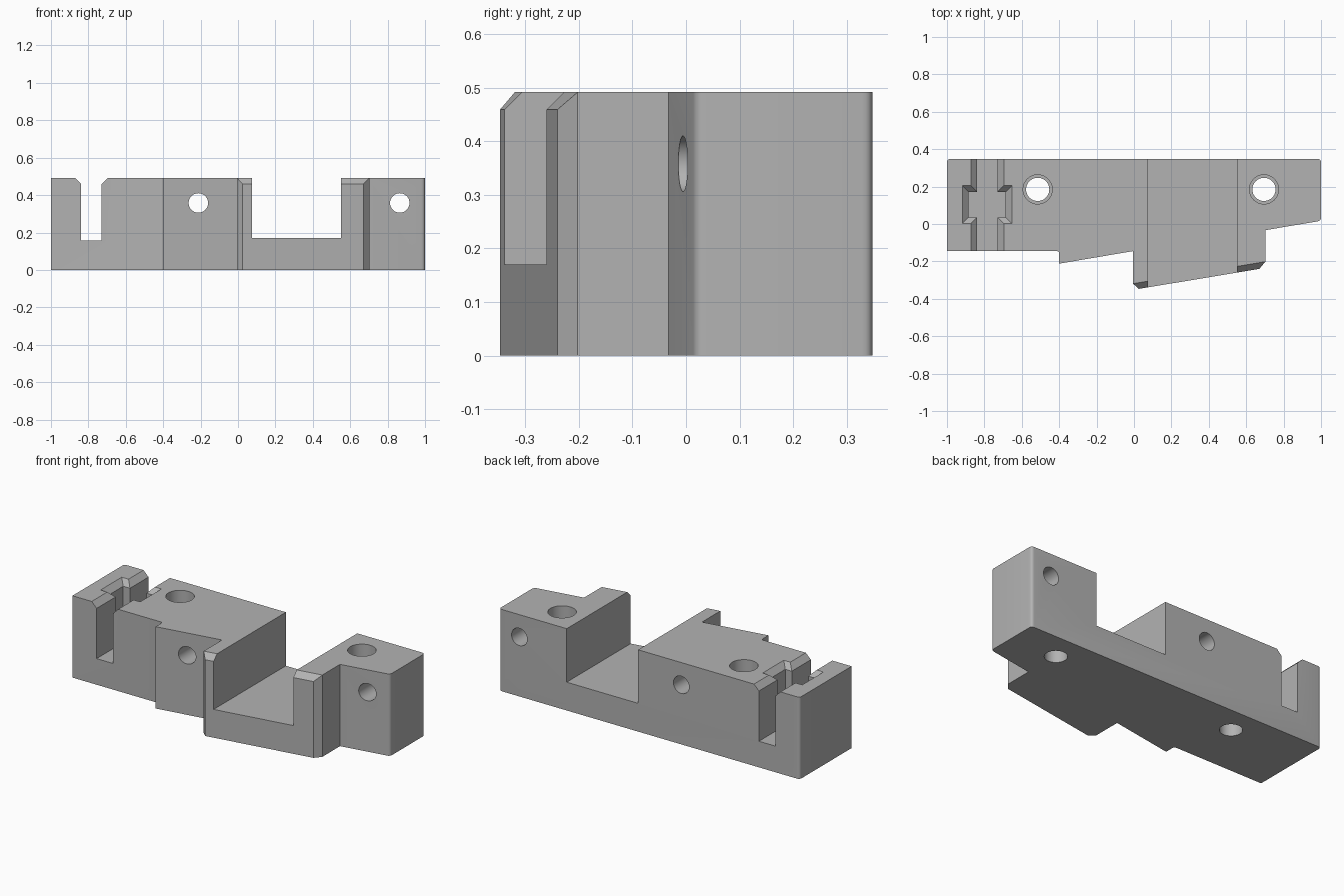
import bpy, bmesh, math
from mathutils import Vector

if "Cube" in bpy.data.objects:
    bpy.data.objects.remove(bpy.data.objects["Cube"], do_unlink=True)

TOP = 0.492
CHAMFER = 0.033

steel = bpy.data.materials.new("machined_grey")
steel.use_nodes = True
GREY = (0.45, 0.45, 0.45, 1)
steel.diffuse_color = GREY
steel.node_tree.nodes["Principled BSDF"].inputs["Base Color"].default_value = GREY


def loft(name, loops):
    """Closed solid through equal-length point loops."""
    bm = bmesh.new()
    rings = [[bm.verts.new(p) for p in loop] for loop in loops]
    for a, b in zip(rings, rings[1:]):
        for i in range(len(a)):
            j = (i + 1) % len(a)
            bm.faces.new((a[i], a[j], b[j], b[i]))
    bm.faces.new(rings[0][::-1])
    bm.faces.new(rings[-1])
    bmesh.ops.recalc_face_normals(bm, faces=bm.faces)
    mesh = bpy.data.meshes.new(name)
    bm.to_mesh(mesh)
    bm.free()
    obj = bpy.data.objects.new(name, mesh)
    bpy.context.collection.objects.link(obj)
    obj.data.materials.append(steel)
    return obj


def rounded(corners):
    """Outline from (x, y, radius) corners, softened where radius is set."""
    out = []
    for i, (x, y, r) in enumerate(corners):
        p = Vector((x, y))
        if not r:
            out.append(p)
            continue
        a = p + (Vector(corners[i - 1][:2]) - p).normalized() * r
        b = p + (Vector(corners[(i + 1) % len(corners)][:2]) - p).normalized() * r
        for k in range(6):
            t = k / 5
            out.append(a * (1 - t) ** 2 + p * 2 * t * (1 - t) + b * t * t)
    return out


def cut(cutter):
    mod = body.modifiers.new("cut", "BOOLEAN")
    mod.operation = "DIFFERENCE"
    mod.solver = "EXACT"
    mod.object = cutter
    bpy.context.view_layer.objects.active = body
    bpy.ops.object.modifier_apply(modifier=mod.name)
    bpy.data.objects.remove(cutter, do_unlink=True)


def bore(radius, depth, location, along_y=False):
    bpy.ops.mesh.primitive_cylinder_add(
        vertices=48, radius=radius, depth=depth, location=location,
        rotation=(math.pi / 2 if along_y else 0, 0, 0))
    cutter = bpy.context.object
    cutter.data.materials.append(steel)
    cut(cutter)


# Main block, extruded from its stepped plan
plan = rounded([
    (-1, -0.145, 0), (-0.4, -0.145, 0.015), (-0.4, -0.212, 0),
    (-0.005, -0.145, 0), (-0.005, -0.319, 0), (0.025, -0.347, 0),
    (0.67, -0.24, 0), (0.702, -0.202, 0), (0.702, -0.033, 0),
    (1, 0.017, 0.02), (1, 0.348, 0.02), (-1, 0.348, 0.02)])
body = loft("clamp_block", [[(p.x, p.y, z) for p in plan] for z in (0, TOP)])

# Wide channel across the middle
loft_y = [[(x, y, z) for x, z in ((0.075, 0.17), (0.55, 0.17), (0.55, 1), (0.075, 1))]
          for y in (-1, 1)]
cut(loft("channel_cutter", loft_y))


# Narrow slot with a wider pocket, chamfered around the top
def cross(grow, z):
    x0, x1 = -0.839 - grow, -0.729 + grow
    w0, w1 = -0.884 - grow, -0.686 + grow
    y0, y1 = 0.036 - grow, 0.172 + grow
    pts = [(x0, -1), (x1, -1), (x1, y0), (w1, y0), (w1, y1), (x1, y1),
           (x1, 1), (x0, 1), (x0, y1), (w0, y1), (w0, y0), (x0, y0)]
    return [(x, y, z) for x, y in pts]


cut(loft("slot_cutter", [cross(0, 0.157), cross(0, TOP - CHAMFER), cross(CHAMFER + 0.01, TOP + 0.01)]))


# Chamfer along the top of the slanted front
def wedge(x):
    y = -0.347 + (x - 0.025) * 0.166
    low, high = TOP - 2 * CHAMFER, TOP + CHAMFER
    return [(x, y - CHAMFER, low), (x, y + 2 * CHAMFER, high), (x, y - CHAMFER, high)]


cut(loft("chamfer_cutter", [wedge(-0.05), wedge(0.75)]))

# Counterbored vertical holes and plain cross holes
for x in (-0.515, 0.695):
    bore(0.062, 2, (x, 0.185, 0))
    bore(0.078, 0.6, (x, 0.185, 0.5))
for x in (-0.212, 0.865):
    bore(0.052, 2, (x, 0, 0.358), along_y=True)

bpy.ops.object.select_all(action="DESELECT")
body.select_set(True)
bpy.context.view_layer.objects.active = body
bpy.ops.object.shade_smooth_by_angle(angle=math.radians(30))
